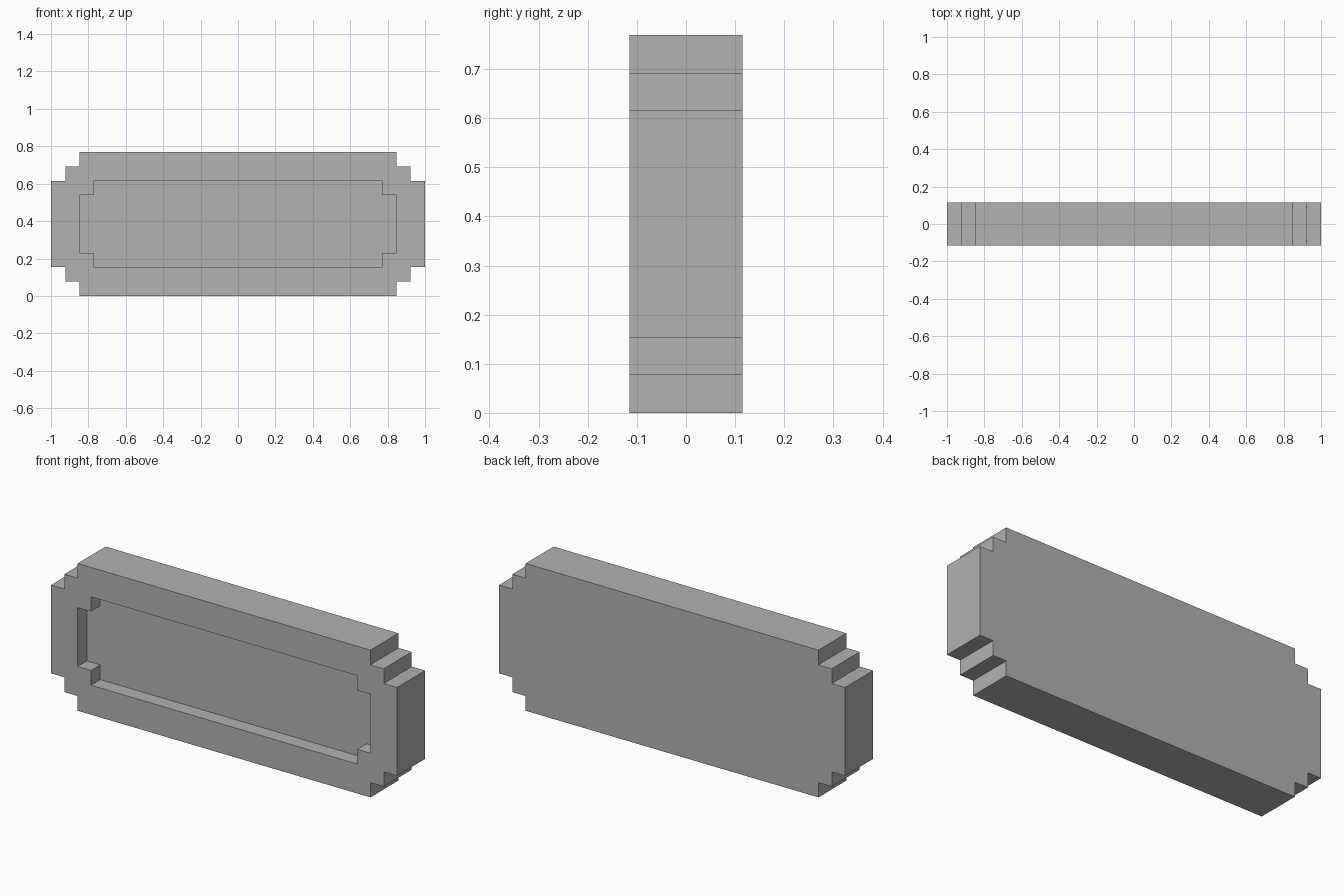
import bpy
import bmesh

cube = bpy.data.objects.get("Cube")
if cube:
    bpy.data.objects.remove(cube, do_unlink=True)

U = 2 / 26          # one block of the stepped grid
MID = 5 * U         # height of the panel centre

grey = bpy.data.materials.new("plain grey")
grey.use_nodes = True
colour = (0.445, 0.445, 0.445, 1)
grey.diffuse_color = colour
grey.node_tree.nodes["Principled BSDF"].inputs["Base Color"].default_value = colour


def stepped_slab(name, corner, y_front, y_back):
    """Extrude a quarter outline of (x, z) blocks mirrored into all four corners."""
    turn = corner[::-1]
    outline = (corner
               + [(-x, z) for x, z in turn]
               + [(-x, -z) for x, z in corner]
               + [(x, -z) for x, z in turn])
    bm = bmesh.new()
    face = bm.faces.new([bm.verts.new((x * U, y_front * U, MID + z * U)) for x, z in outline])
    result = bmesh.ops.extrude_face_region(bm, geom=[face])
    moved = [v for v in result["geom"] if isinstance(v, bmesh.types.BMVert)]
    bmesh.ops.translate(bm, verts=moved, vec=(0, (y_back - y_front) * U, 0))
    bmesh.ops.recalc_face_normals(bm, faces=bm.faces)
    mesh = bpy.data.meshes.new(name)
    bm.to_mesh(mesh)
    bm.free()
    mesh.materials.append(grey)
    obj = bpy.data.objects.new(name, mesh)
    bpy.context.collection.objects.link(obj)
    return obj


# Panel body with two steps at each corner
panel = stepped_slab("panel", [(13, 3), (12, 3), (12, 4), (11, 4), (11, 5)], -1.5, 1.5)

# Front recess, one block deep, with one step at each corner
cutter = stepped_slab("recess_cutter", [(11, 2), (10, 2), (10, 3)], -2.5, -0.5)
cutter.hide_render = True
cut = panel.modifiers.new("recess", 'BOOLEAN')
cut.operation = 'DIFFERENCE'
cut.solver = 'EXACT'
cut.object = cutter

# Apply the cut and drop the helper
bpy.context.view_layer.objects.active = panel
bpy.ops.object.modifier_apply(modifier=cut.name)
bpy.data.objects.remove(cutter, do_unlink=True)
